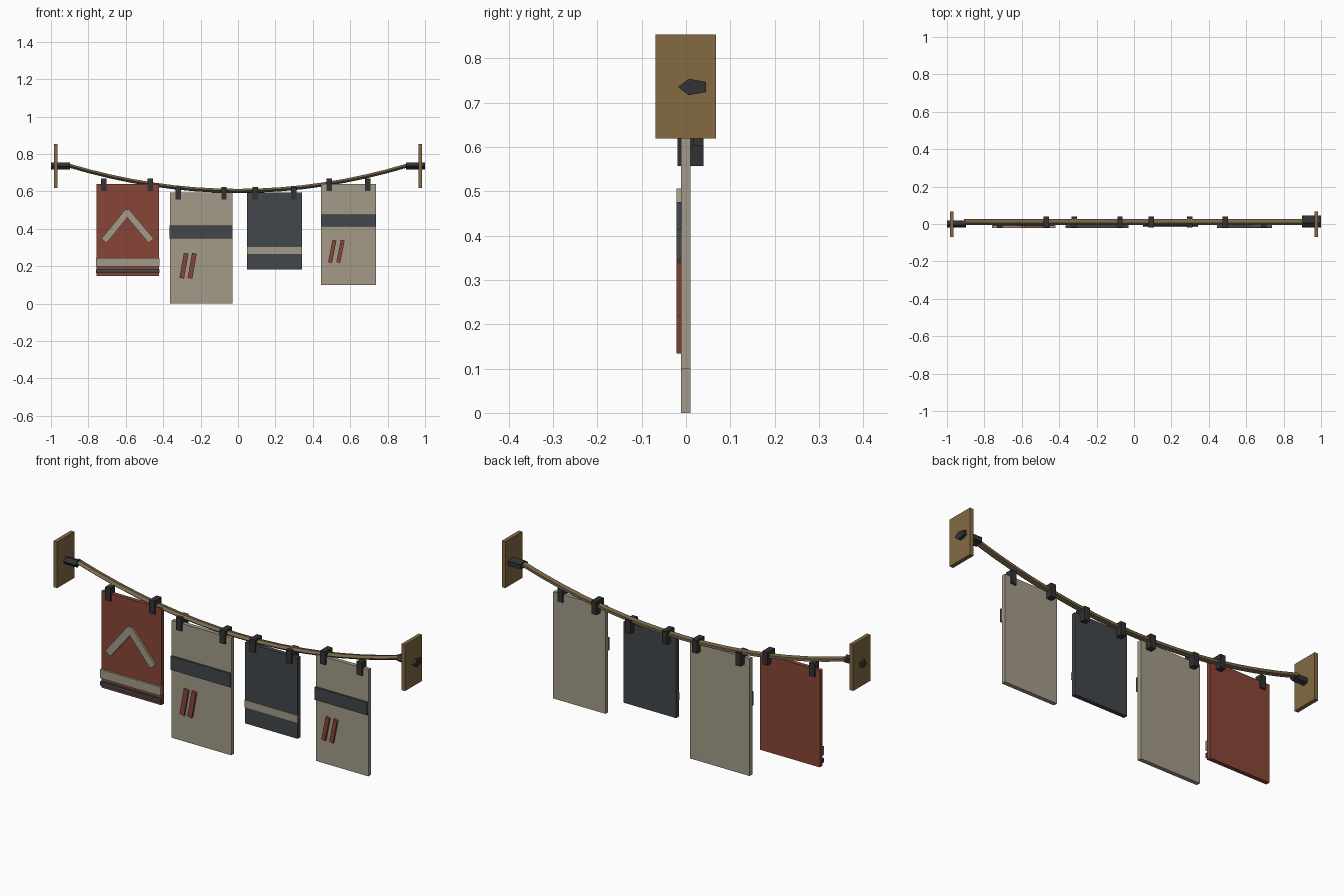
import bpy, bmesh, math
from mathutils import Matrix, Vector

if "Cube" in bpy.data.objects:
    bpy.data.objects.remove(bpy.data.objects["Cube"])


def mat(name, rgb):
    m = bpy.data.materials.new(name)
    m.diffuse_color = (*rgb, 1)
    m.use_nodes = True
    m.node_tree.nodes["Principled BSDF"].inputs["Base Color"].default_value = m.diffuse_color
    return m


RED = mat("red_cloth", (0.25, 0.06, 0.038))
BEIGE = mat("beige_cloth", (0.37, 0.33, 0.25))
SLATE = mat("slate_cloth", (0.055, 0.062, 0.07))
IRON = mat("dark_iron", (0.032, 0.032, 0.032))
WOOD = mat("plate_wood", (0.23, 0.145, 0.055))
ROPE = mat("rope_fibre", (0.19, 0.135, 0.07))


def finish(name, bm, material):
    bmesh.ops.recalc_face_normals(bm, faces=bm.faces)
    me = bpy.data.meshes.new(name)
    bm.to_mesh(me)
    bm.free()
    me.materials.append(material)
    ob = bpy.data.objects.new(name, me)
    bpy.context.collection.objects.link(ob)
    return ob


def box(name, x, y, z, material):
    """Box from (min, max) pairs."""
    bm = bmesh.new()
    bmesh.ops.create_cube(bm, size=1)
    for v in bm.verts:
        v.co = [lo + (c + 0.5) * (hi - lo) for c, (lo, hi) in zip(v.co, (x, y, z))]
    return finish(name, bm, material)


def bar(name, start, end, width, y, material):
    """Flat bar between two (x, z) points on the front of a banner."""
    a, b = Vector((start[0], 0, start[1])), Vector((end[0], 0, end[1]))
    d = b - a
    ob = box(name, (-d.length / 2, d.length / 2), y, (-width / 2, width / 2), material)
    ob.data.transform(Matrix.Translation((a + b) / 2)
                      @ Matrix.Rotation(-math.atan2(d.z, d.x), 4, 'Y'))
    return ob


def tube(name, path, ry, rz, material):
    """Five-sided tube with a point towards the front, swept along x."""
    bm = bmesh.new()
    rings = []
    for x, y, z in path:
        rings.append([bm.verts.new((x, y - ry * math.cos(t), z + rz * math.sin(t)))
                      for t in (k * math.tau / 5 for k in range(5))])
    for a, b in zip(rings, rings[1:]):
        for k in range(5):
            bm.faces.new((a[k], a[(k + 1) % 5], b[(k + 1) % 5], b[k]))
    bm.faces.new(rings[0])
    bm.faces.new(rings[-1])
    return finish(name, bm, material)


# Wall plates and the iron pegs through them
for side, s in (("left", -1), ("right", 1)):
    box(side + "_wall_plate", sorted((s * 0.965, s * 0.985)), (-0.069, 0.068), (0.619, 0.853), WOOD)
tube("left_peg", [(-1, 0.002, 0.735), (-0.897, 0.002, 0.735)], 0.021, 0.0195, IRON)
tube("right_peg", [(0.897, 0.017, 0.735), (1, 0.017, 0.735)], 0.035, 0.0195, IRON)

# Sagging rope
N = 16
tube("rope", [(x, 0.0125, 0.603 + 0.137 * (x / 0.91) ** 2)
              for x in (-0.91 + 1.82 * i / N for i in range(N + 1))], 0.019, 0.0115, ROPE)

# Banners: x range, z range, cloth, bands (z0, z1, colour, front y), clip x positions
FRONT = (-0.021, -0.009)
banners = [
    ((-0.757, -0.422), (0.149, 0.639), RED,
     [(0.2, 0.245, BEIGE, -0.021), (0.163, 0.184, SLATE, -0.021)], (-0.717, -0.470)),
    ((-0.364, -0.030), (0.0, 0.594), BEIGE, [(0.348, 0.417, SLATE, -0.021)], (-0.319, -0.075)),
    ((0.048, 0.342), (0.183, 0.594), SLATE, [(0.266, 0.303, BEIGE, -0.015)], (0.093, 0.298)),
    ((0.444, 0.738), (0.099, 0.639), BEIGE, [(0.412, 0.476, SLATE, -0.021)], (0.488, 0.693)),
]
for i, (x, z, cloth, bands, clips) in enumerate(banners, 1):
    box(f"banner_{i}", x, (-0.011, 0.010), z, cloth)
    for j, (z0, z1, m, y0) in enumerate(bands, 1):
        box(f"banner_{i}_band_{j}", (x[0] - 0.001, x[1] + 0.001), (y0, -0.009), (z0, z1), m)
    for j, cx in enumerate(clips, 1):
        back = 0.018 if abs(cx) > 0.6 else 0.04
        box(f"banner_{i}_clip_{j}", (cx - 0.0145, cx + 0.0145), (-0.019, back),
            (z[1] - 0.037, z[1] + 0.03), IRON)

# Chevron on the first banner
bar("chevron_left", (-0.587, 0.495), (-0.716, 0.336), 0.036, FRONT, BEIGE)
bar("chevron_right", (-0.598, 0.495), (-0.464, 0.336), 0.036, FRONT, BEIGE)

# Paired slashes on the second and fourth banners
for n, cx, cz, h, w in ((2, -0.266, 0.203, 0.067, 0.025), (4, 0.527, 0.280, 0.060, 0.021)):
    for j, dx in enumerate((-0.023, 0.021), 1):
        bar(f"banner_{n}_slash_{j}", (cx + dx - 0.012, cz - h), (cx + dx + 0.012, cz + h),
            w, FRONT, RED)
